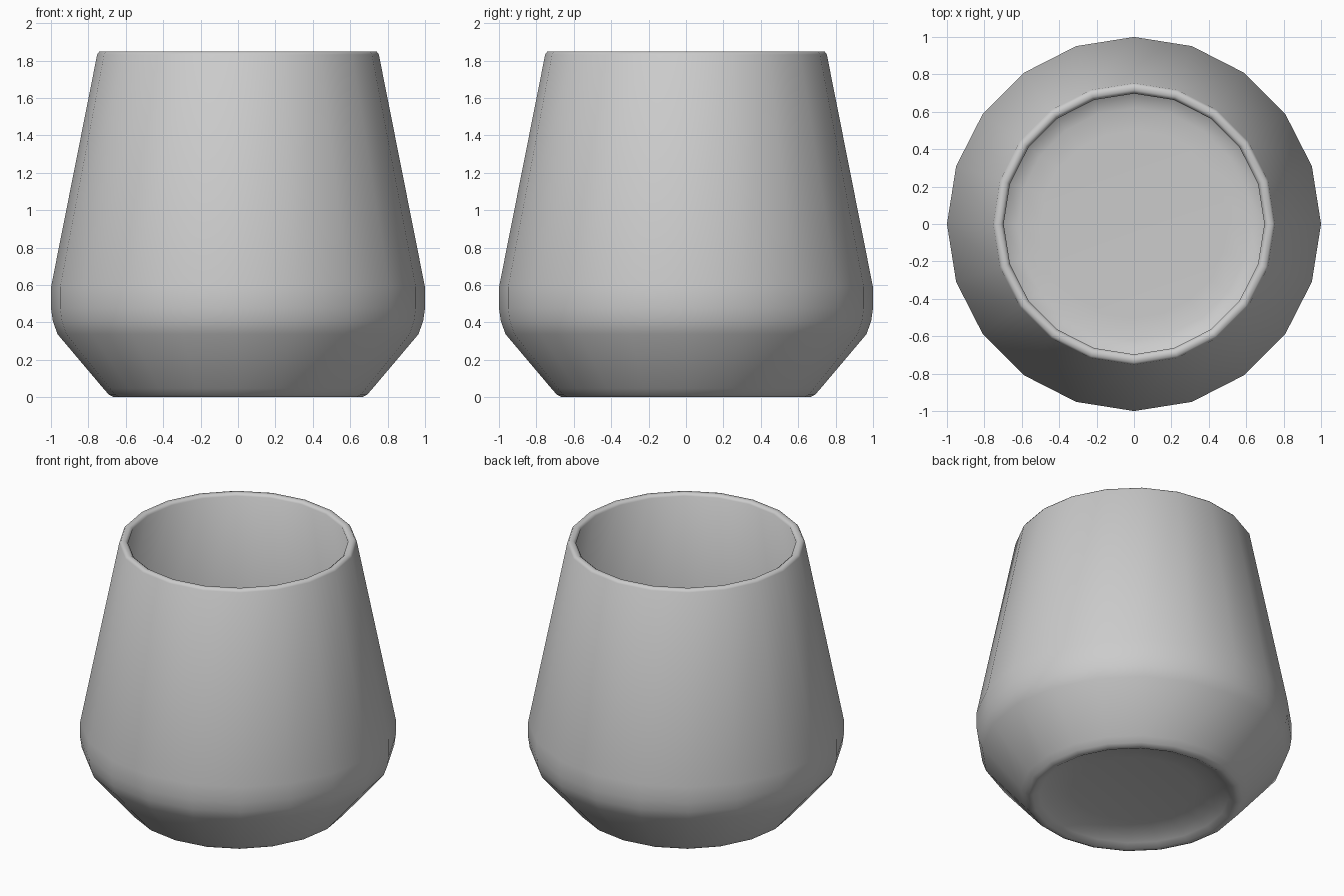
import bpy, bmesh, math

if "Cube" in bpy.data.objects:
    bpy.data.objects.remove(bpy.data.objects["Cube"])

SIDES = 20

# Closed cup profile (radius, height): underside recess, outer wall, lip, inner wall, floor
profile = [
    (0, 0.08), (0.40, 0.075), (0.54, 0.055), (0.60, 0.025), (0.64, 0.003), (0.665, 0.003), (0.69, 0.016), (0.72, 0.05),
    (0.965, 0.34), (0.99, 0.41), (1.0, 0.48), (1.0, 0.59),
    (0.753, 1.835), (0.742, 1.85), (0.715, 1.85), (0.697, 1.835),
    (0.945, 0.58), (0.945, 0.48), (0.92, 0.38), (0.70, 0.13), (0.62, 0.105), (0.50, 0.10), (0, 0.10),
]


def lathe(name, points, sides):
    bm = bmesh.new()
    rings = []
    for r, z in points:
        if r == 0:
            rings.append([bm.verts.new((0, 0, z))] * sides)
        else:
            rings.append([bm.verts.new((r * math.cos(math.tau * i / sides),
                                        r * math.sin(math.tau * i / sides), z))
                          for i in range(sides)])
    for a, b in zip(rings, rings[1:]):
        for i in range(sides):
            j = (i + 1) % sides
            bm.faces.new(dict.fromkeys((a[i], a[j], b[j], b[i])))
    bmesh.ops.translate(bm, verts=bm.verts, vec=(0, 0, -min(v.co.z for v in bm.verts)))
    bmesh.ops.recalc_face_normals(bm, faces=bm.faces)
    for f in bm.faces:
        f.smooth = True
    mesh = bpy.data.meshes.new(name)
    bm.to_mesh(mesh)
    bm.free()
    ob = bpy.data.objects.new(name, mesh)
    bpy.context.collection.objects.link(ob)
    return ob


# Tumbler body, smooth-shaded with a faceted outline
lathe("tumbler", profile, SIDES)
